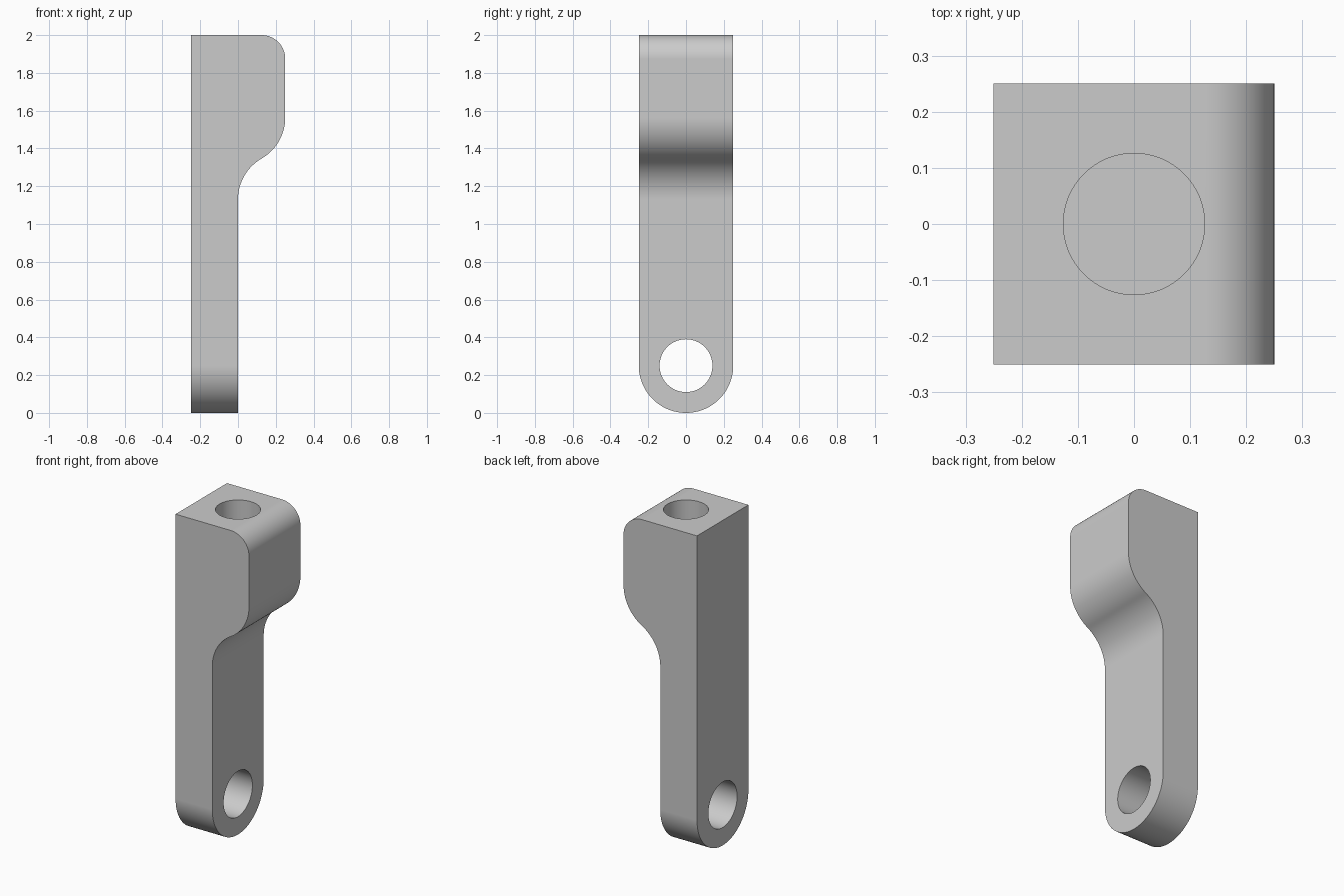
import bpy
from math import sin, cos, pi, radians
from mathutils import Vector

cube = bpy.data.objects.get("Cube")
if cube:
    bpy.data.objects.remove(cube, do_unlink=True)

HALF = 0.25          # half width of the bar
grey = bpy.data.materials.new("light grey")
grey.use_nodes = True
colour = (0.6, 0.6, 0.6, 1)
grey.diffuse_color = colour
grey.node_tree.nodes["Principled BSDF"].inputs["Base Color"].default_value = colour


def arc(cx, cz, r, start, end, steps=24):
    angles = [radians(start + (end - start) * i / steps) for i in range(steps + 1)]
    return [(cx + r * cos(a), cz + r * sin(a)) for a in angles]


def prism(name, outline, place, direction):
    """Extrude a closed outline along a direction."""
    n = len(outline)
    base = [Vector(place(*p)) for p in outline]
    verts = base + [v + Vector(direction) for v in base]
    faces = [range(n), range(n, 2 * n)]
    faces += [(i, (i + 1) % n, n + (i + 1) % n, n + i) for i in range(n)]
    mesh = bpy.data.meshes.new(name)
    mesh.from_pydata(verts, [], [tuple(f) for f in faces])
    mesh.materials.append(grey)
    obj = bpy.data.objects.new(name, mesh)
    bpy.context.collection.objects.link(obj)
    bpy.context.view_layer.objects.active = obj
    bpy.ops.object.mode_set(mode='EDIT')
    bpy.ops.mesh.select_all(action='SELECT')
    bpy.ops.mesh.normals_make_consistent(inside=False)
    bpy.ops.object.mode_set(mode='OBJECT')
    return obj


def combine(target, tool, operation):
    mod = target.modifiers.new(operation.title(), 'BOOLEAN')
    mod.object, mod.operation, mod.solver = tool, operation, 'EXACT'
    bpy.context.view_layer.objects.active = target
    bpy.ops.object.modifier_apply(modifier=mod.name)
    bpy.data.objects.remove(tool, do_unlink=True)


# Side profile: thin bar, S-shaped shoulder, thick head with a rounded corner
bend = 1.13
shoulder = bend + 2 * HALF * sin(pi / 3)
profile = [(-HALF, 0), (0, 0)]
profile += arc(HALF, bend, HALF, 180, 120)
profile += arc(0, shoulder, HALF, -60, 0)[1:]
profile += arc(0.125, 1.875, 0.125, 0, 90)
profile.append((-HALF, 2))
arm = prism("lever_arm", profile, lambda x, z: (x, -HALF, z), (0, 2 * HALF, 0))

# Rounded lower end
outline = arc(0, HALF, HALF, 180, 360, 64) + [(HALF, 2.5), (-HALF, 2.5)]
# widen the straight part slightly so only the round end trims the bar
outline = [(y * 1.0001, z) for y, z in outline]
combine(arm, prism("round_end", outline, lambda y, z: (-1, y, z), (2, 0, 0)), 'INTERSECT')

# Cross hole through the lower end, and blind hole in the head
cross = arc(0, HALF, 0.14, 0, 360, 64)[:-1]
combine(arm, prism("cross_hole", cross, lambda y, z: (-1, y, z), (2, 0, 0)), 'DIFFERENCE')
socket = arc(0, 0, 0.126, 0, 360, 64)[:-1]
combine(arm, prism("head_hole", socket, lambda x, y: (x, y, 1.5), (0, 0, 1)), 'DIFFERENCE')

# Smooth curves, flat planes
bpy.ops.object.select_all(action='DESELECT')
arm.select_set(True)
bpy.context.view_layer.objects.active = arm
bpy.ops.object.shade_smooth_by_angle(angle=radians(30))
weighted = arm.modifiers.new("Flat planes", 'WEIGHTED_NORMAL')
weighted.keep_sharp = True
